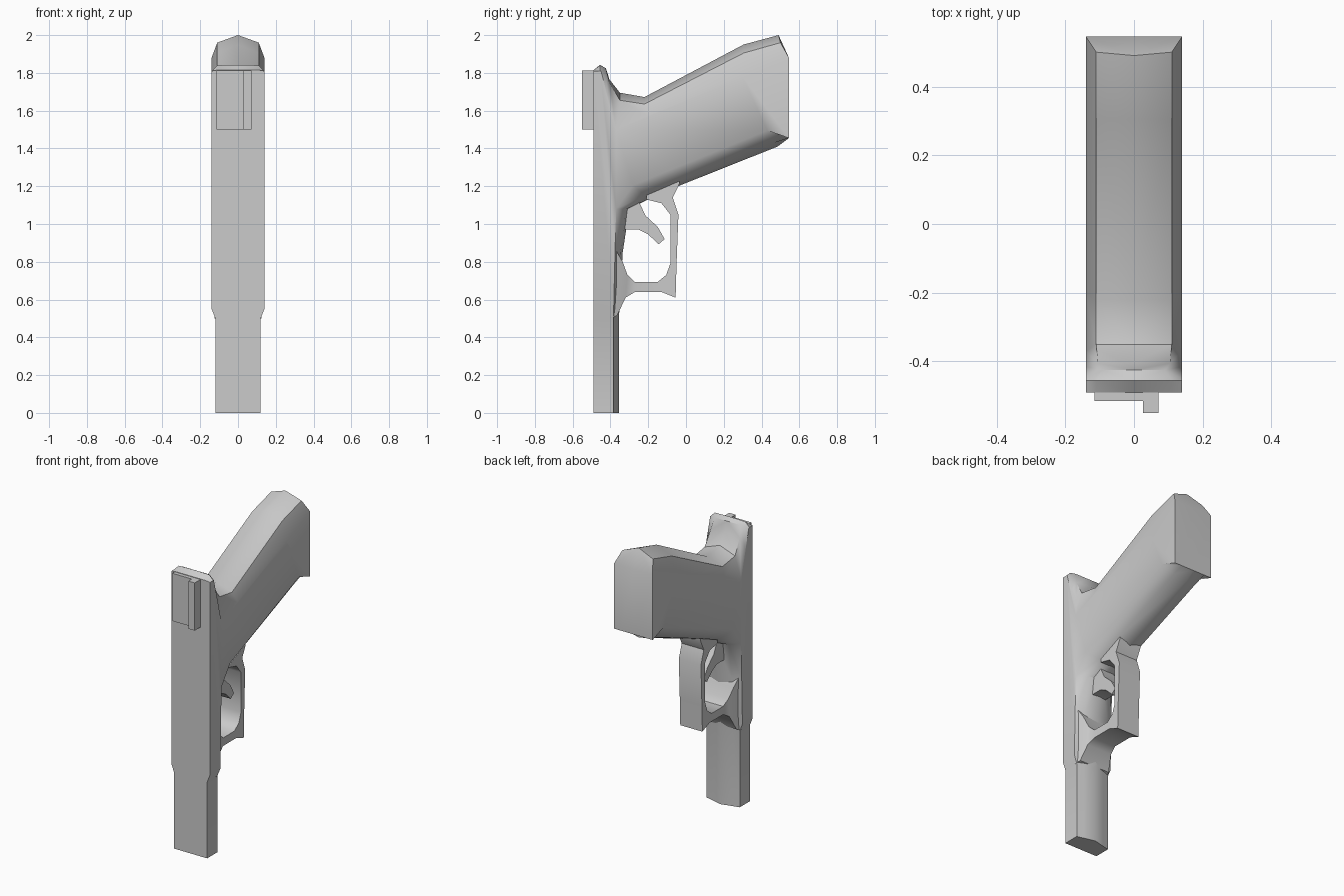
import bpy, bmesh, math

if "Cube" in bpy.data.objects:
    bpy.data.objects.remove(bpy.data.objects["Cube"])


def finish(name, bm, angle=45):
    """Weld, orient and shade a bmesh, then link it as an object."""
    bmesh.ops.remove_doubles(bm, verts=bm.verts, dist=0.0005)
    bmesh.ops.dissolve_degenerate(bm, edges=bm.edges, dist=0.0005)
    bmesh.ops.recalc_face_normals(bm, faces=bm.faces)
    me = bpy.data.meshes.new(name)
    bm.to_mesh(me)
    bm.free()
    ob = bpy.data.objects.new(name, me)
    bpy.context.collection.objects.link(ob)
    bpy.context.view_layer.objects.active = ob
    ob.select_set(True)
    bpy.ops.object.shade_smooth_by_angle(angle=math.radians(angle))
    ob.select_set(False)
    return ob


def add_face(bm, pts, s=1):
    bm.faces.new([bm.verts.new((p[0] * s, p[1], p[2])) for p in pts])


def strips(bm, rows, s):
    """Quads between neighbouring stations; each station runs edge to centre."""
    for a, b in zip(rows, rows[1:]):
        for i in range(len(a) - 1):
            quad = []
            for p in (a[i], a[i + 1], b[i + 1], b[i]):
                if p not in quad:
                    quad.append(p)
            if len(quad) > 2:
                add_face(bm, quad, s)


W, N = 0.14, 0.12   # half widths of frame and of narrow nose

# Underside stations: half width, edge (y, z), centre (y, z), roundness
under = [(N, (-.385, 0), (-.355, 0), .38), (N, (-.385, .50), (-.355, .50), .38),
         (W, (-.383, .55), (-.352, .56), .5), (W, (-.376, .85), (-.335, .85), .7),
         (W, (-.37, 1.08), (-.30, 1.08), .75), (W, (-.28, 1.205), (-.19, 1.135), .75),
         (W, (-.08, 1.287), (-.03, 1.205), .75), (W, (.43, 1.495), (.485, 1.41), .75),
         (W, (.545, 1.455), (.545, 1.455), 0)]
low = []
for w, e, c, t in under:
    low.append([(w, *e), (w * .62, e[0] + (c[0] - e[0]) * t, e[1] + (c[1] - e[1]) * t), (0, *c)])

# Backstrap stations from grip end to the top lip: edge, shoulder, centre
top = [[(W, .545, 1.88), (.11, .50, 1.96), (0, .49, 2.0)],
       [(W, .30, 1.778), (.11, .305, 1.905), (0, .305, 1.95)],
       [(W, -.20, 1.571), (.11, -.22, 1.635), (0, -.22, 1.672)],
       [(W, -.37, 1.50), (.11, -.35, 1.655), (0, -.35, 1.695)],
       [(W, -.415, 1.68), (.105, -.405, 1.75), (0, -.405, 1.765)],
       [(W, -.45, 1.81), (.09, -.425, 1.825), (0, -.425, 1.825)],
       [(W, -.455, 1.81), (.11, -.455, 1.84), (0, -.455, 1.842)],
       [(W, -.49, 1.81), (.11, -.49, 1.815), (0, -.49, 1.815)]]

# Frame: nose, body and grip in one shell
bm = bmesh.new()
f0, f1, f2 = (N, -.49, 0), (N, -.49, .5), (W, -.49, .55)
for s in (1, -1):
    strips(bm, low, s)
    strips(bm, top, s)
    add_face(bm, [f2] + [r[0] for r in low[2:]] + [r[0] for r in top], s)     # flat side
    add_face(bm, [f0, low[0][0], low[1][0], f1], s)                          # nose side
    add_face(bm, [f1, low[1][0], low[2][0], f2], s)
    add_face(bm, [(0, -.49, 0), f0, f1, f2] + top[-1], s)                    # front
    add_face(bm, [(0, -.49, 0), f0] + low[0], s)                             # nose end
    add_face(bm, low[-1] + [(0, .545, 1.88), top[0][0]], s)                  # grip end
    add_face(bm, top[0] + [(0, .545, 1.88)], s)
finish("frame", bm)

# Trigger guard: outer (y, z), inner (y, z), half width
guard = [(-.40, .50, -.37, .86, .125), (-.365, .515, -.335, .80, .11),
         (-.32, .61, -.31, .73, .09), (-.27, .64, -.27, .693, .08),
         (-.13, .64, -.15, .693, .08), (-.055, .61, -.105, .73, .08),
         (-.05, .79, -.083, .79, .08), (-.04, 1.05, -.083, 1.05, .08),
         (-.07, 1.14, -.13, 1.11, .08), (-.035, 1.212, -.21, 1.13, .08),
         (-.035, 1.26, -.21, 1.22, .08)]
bm = bmesh.new()
rings = [[(w, a, b), (w, c, d), (-w, c, d), (-w, a, b), (w, a, b)] for a, b, c, d, w in guard]
strips(bm, rings, 1)
add_face(bm, rings[0][:4])
add_face(bm, rings[-1][:4])
finish("trigger_guard", bm, 40)


def plate(name, pts, x0, x1):
    """Extrude a (y, z) profile between two x positions."""
    bm = bmesh.new()
    add_face(bm, [(x0, y, z) for y, z in pts])
    r = bmesh.ops.extrude_face_region(bm, geom=bm.faces[:])
    bmesh.ops.translate(bm, vec=(x1 - x0, 0, 0),
                        verts=[v for v in r["geom"] if isinstance(v, bmesh.types.BMVert)])
    return finish(name, bm, 40)


# Trigger
plate("trigger", [(-.34, .97), (-.25, .97), (-.20, .945), (-.145, .893), (-.113, .92),
                  (-.15, .985), (-.215, 1.045), (-.245, 1.11), (-.31, 1.11)], -.05, .05)

# Rear plate and its raised rib
for name, x0, x1, y in (("rear_plate", -.115, .07, -.515), ("rear_rib", .026, .072, -.55)):
    plate(name, [(-.48, 1.50), (y, 1.50), (y, 1.812), (-.48, 1.812)], x0, x1)
